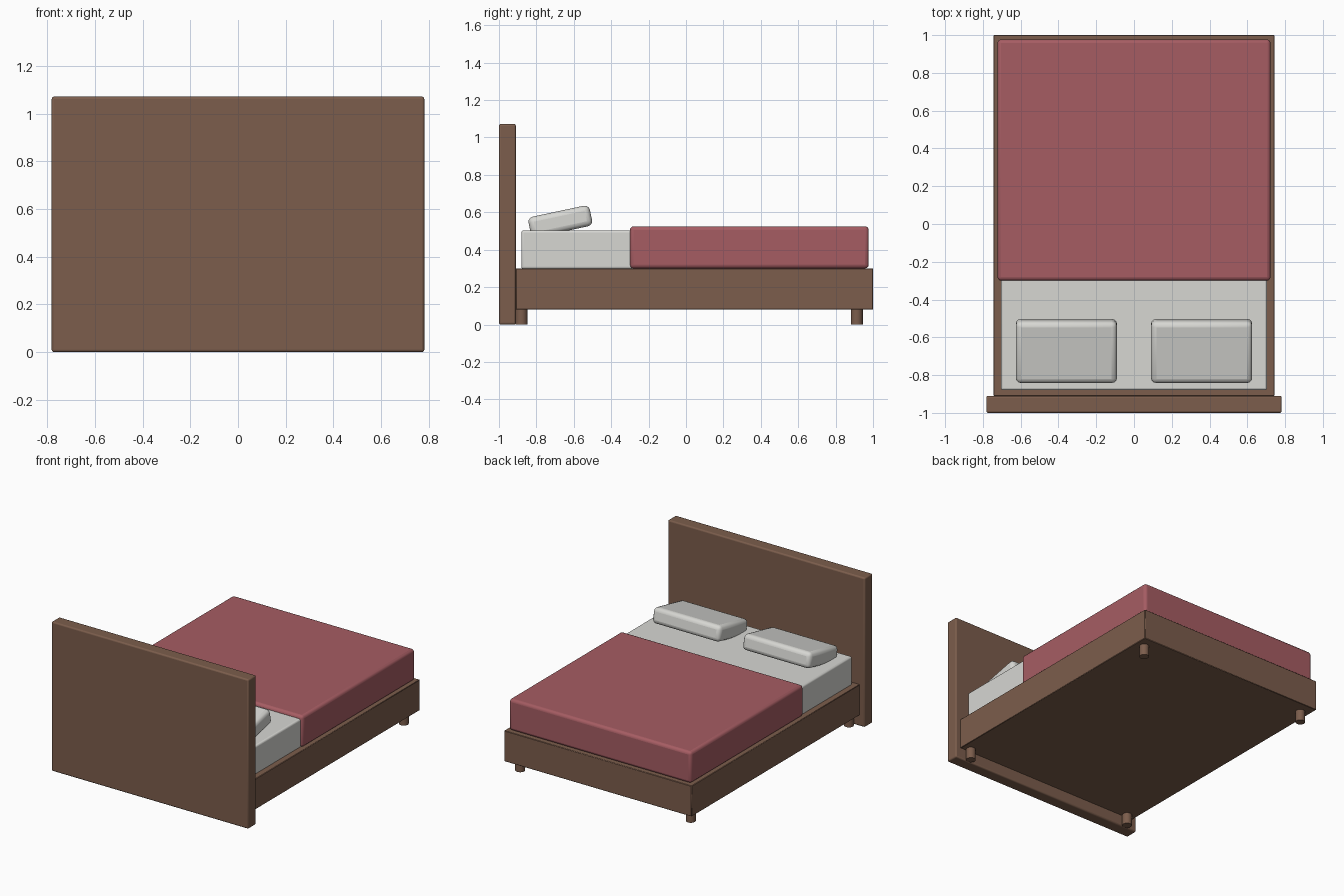
import bpy
import math

cube = bpy.data.objects.get("Cube")
if cube:
    bpy.data.objects.remove(cube, do_unlink=True)


def make_material(name, color):
    mat = bpy.data.materials.new(name)
    mat.use_nodes = True
    mat.diffuse_color = (*color, 1)
    mat.node_tree.nodes["Principled BSDF"].inputs["Base Color"].default_value = (*color, 1)
    return mat


wood = make_material("brown wood", (0.20, 0.11, 0.072))
red_cloth = make_material("dusty red cloth", (0.38, 0.108, 0.124))
linen = make_material("pale grey linen", (0.68, 0.68, 0.65))


def finish(obj, name, mat, bevel, segments):
    """Name, colour, round and smooth the active object."""
    obj.name = name
    obj.data.materials.append(mat)
    bpy.ops.object.transform_apply(location=False, rotation=False, scale=True)
    if bevel:
        mod = obj.modifiers.new("rounded edges", 'BEVEL')
        mod.width = bevel
        mod.segments = segments
    bpy.ops.object.shade_smooth_by_angle(angle=math.radians(35))
    return obj


def box(name, mat, center, size, bevel, segments=3, tilt=0):
    bpy.ops.mesh.primitive_cube_add(size=1, location=center, rotation=(tilt, 0, 0))
    obj = bpy.context.object
    obj.scale = size
    return finish(obj, name, mat, bevel, segments)


# Wooden base and headboard
box("headboard", wood, (0, -0.955, 0.536), (1.564, 0.09, 1.072), 0.01)
box("bed_frame", wood, (0, 0.045, 0.19), (1.488, 1.91, 0.22), 0.003, 1)

# Mattress and blanket
box("mattress", linen, (0, 0.035, 0.4), (1.41, 1.83, 0.206), 0.012)
box("blanket", red_cloth, (0, 0.3385, 0.4125), (1.446, 1.277, 0.225), 0.02)

# Pillows and legs on both sides
for side, x_sign in (("left", 1), ("right", -1)):
    box(f"{side}_pillow", linen, (x_sign * 0.358, -0.672, 0.551),
        (0.536, 0.335, 0.112), 0.028, tilt=math.radians(12))
    for end, y in (("front", -0.88), ("back", 0.913)):
        bpy.ops.mesh.primitive_cylinder_add(
            vertices=20, radius=0.032, depth=0.1, location=(x_sign * 0.678, y, 0.05))
        finish(bpy.context.object, f"{end}_{side}_leg", wood, 0, 1)
